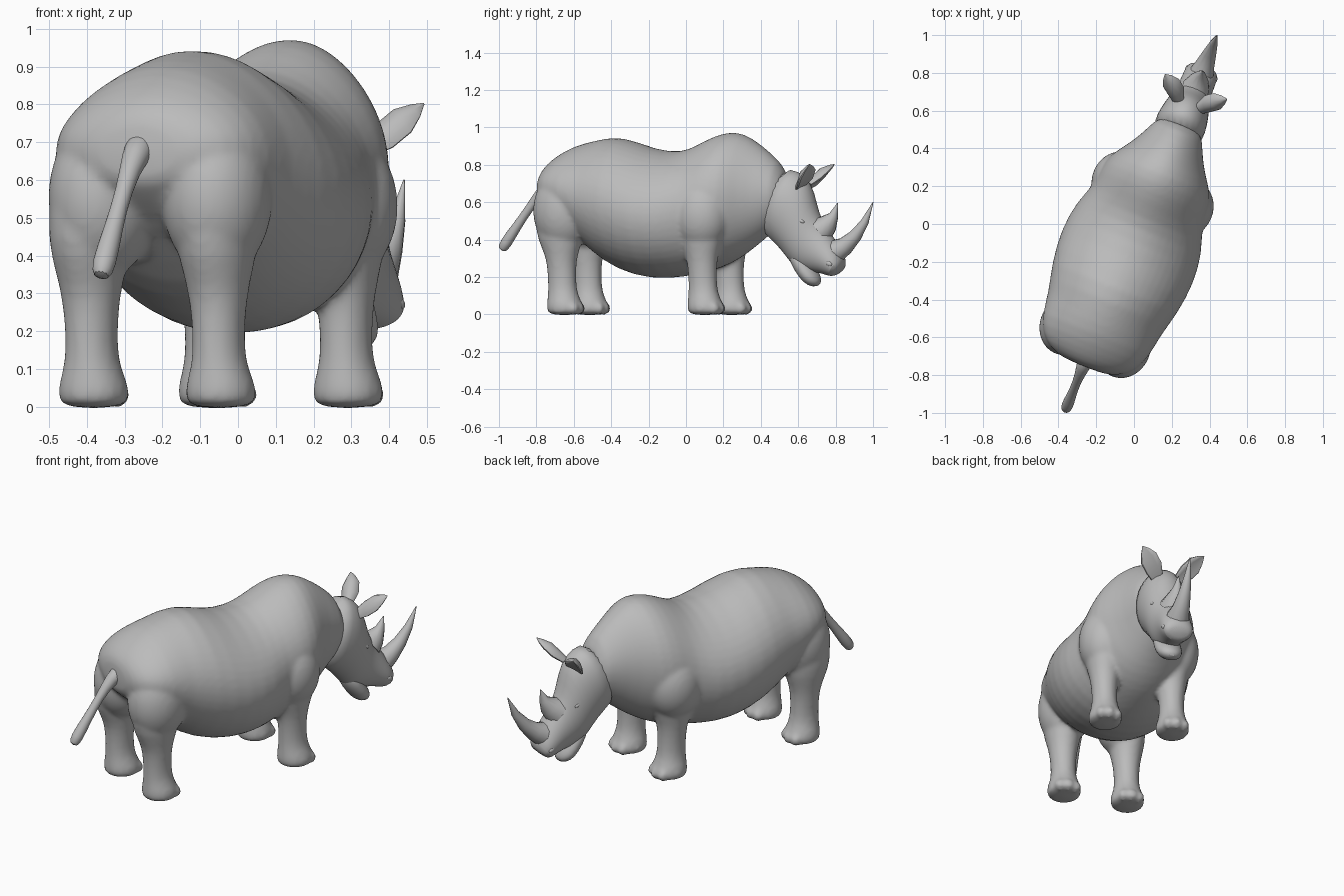
import bpy, bmesh, math
from mathutils import Matrix, Vector

if "Cube" in bpy.data.objects:
    bpy.data.objects.remove(bpy.data.objects["Cube"])

# The animal is built facing +y, then turned as a whole
PLACE = Matrix.Translation((0.03, -0.013, 0)) @ Matrix.Rotation(math.radians(-22), 4, "Z")

hide_grey = bpy.data.materials.new("hide grey")
hide_grey.use_nodes = True
grey = (0.5, 0.5, 0.5, 1)
hide_grey.diffuse_color = grey
hide_grey.node_tree.nodes["Principled BSDF"].inputs["Base Color"].default_value = grey


def loft(bm, rings, sides=20, cup=0.0, peak=0.0):
    """Skin elliptical rings (centre, half axis a, half axis b); peak narrows the b end."""
    loops = []
    for c, a, b in rings:
        c, a, b = Vector(c), Vector(a), Vector(b)
        loop = []
        for i in range(sides):
            t = math.tau * i / sides
            bend = cup * a.length * math.cos(t) ** 2
            across = math.cos(t) * (1 - peak * max(0, math.sin(t)) ** 2)
            loop.append(bm.verts.new(c + a * across + b * math.sin(t) + b.normalized() * bend))
        loops.append(loop)
    for lo, hi in zip(loops, loops[1:]):
        for i in range(sides):
            j = (i + 1) % sides
            bm.faces.new((lo[i], lo[j], hi[j], hi[i]))
    bm.faces.new(loops[0][::-1])
    bm.faces.new(loops[-1])


def ball(bm, centre, radii, tilt=0.0):
    m = (Matrix.Translation(centre) @ Matrix.Rotation(tilt, 4, "X")
         @ Matrix.Diagonal((*radii, 1)))
    bmesh.ops.create_uvsphere(bm, u_segments=20, v_segments=12, radius=1, matrix=m)


def tube(bm, path, sides=12, widen=1.0):
    """Tapering tube in the middle plane, path points are (y, z, radius)."""
    rings = []
    for i, (y, z, r) in enumerate(path):
        p, q = path[max(i - 1, 0)], path[min(i + 1, len(path) - 1)]
        d = Vector((0, q[0] - p[0], q[1] - p[1])).normalized()
        rings.append(((0, y, z), (r * widen, 0, 0), Vector((0, -d.z, d.y)) * r))
    loft(bm, rings, sides)


def finish(name, bm, subdivide=0):
    bmesh.ops.recalc_face_normals(bm, faces=bm.faces[:])
    mesh = bpy.data.meshes.new(name)
    bm.to_mesh(mesh)
    bm.free()
    mesh.materials.append(hide_grey)
    ob = bpy.data.objects.new(name, mesh)
    bpy.context.collection.objects.link(ob)
    ob.matrix_world = PLACE
    bpy.ops.object.select_all(action="DESELECT")
    ob.select_set(True)
    bpy.context.view_layer.objects.active = ob
    bpy.ops.object.shade_smooth_by_angle(angle=math.radians(50))
    if subdivide:
        ob.modifiers.new("round", "SUBSURF").levels = subdivide
        ob.modifiers["round"].render_levels = subdivide
    return ob


# Torso: (y, bottom, top, half width)
bm = bmesh.new()
torso = [
    (-.80, .60, .75, .12), (-.77, .57, .80, .20), (-.72, .52, .845, .265),
    (-.62, .44, .905, .31), (-.50, .325, .932, .32), (-.36, .23, .963, .362),
    (-.17, .183, .882, .385), (0, .197, .867, .362), (.10, .217, .915, .315),
    (.20, .24, .965, .315), (.30, .285, .985, .29), (.39, .345, .948, .215),
    (.50, .43, .865, .155), (.60, .52, .77, .12)]
loft(bm, [((0, y, (lo + hi) / 2), (w, 0, 0), (0, 0, (hi - lo) / 2))
          for y, lo, hi, w in torso], 24, peak=.15)

# Legs: (height, forward shift, half width, half length)
leg = [(-.006, .01, .088, .088), (.03, .015, .098, .102), (.07, .01, .09, .094),
       (.12, 0, .07, .08), (.2, -.003, .069, .078), (.29, -.006, .078, .082),
       (.36, -.01, .093, .108), (.43, -.015, .108, .135), (.6, -.02, .11, .14)]
for x, y in ((-.195, -.63), (.168, -.63), (-.186, .193), (.199, .193)):
    loft(bm, [((x, y + s, z), (rx, 0, 0), (0, ry, 0)) for z, s, rx, ry in leg], 16)
    # Toes
    for a in (-.6, 0, .6):
        ball(bm, (x + .078 * math.sin(a), y + .02 + .07 * math.cos(a), .032),
             (.032, .034, .034))
# Thigh and shoulder muscles
for side in (-1, 1):
    ball(bm, (side * .162, -.628, .555), (.147, .168, .215))
    ball(bm, (side * .197, .183, .53), (.143, .16, .195))
body = finish("body_and_legs", bm, 1)
remesh = body.modifiers.new("blend", "REMESH")
remesh.mode = "VOXEL"
remesh.voxel_size = .012
remesh.use_smooth_shade = True
soften = body.modifiers.new("soften", "SMOOTH")
soften.factor = .5
soften.iterations = 8

# Head: (top y, top z, bottom y, bottom z, half width)
bm = bmesh.new()
head = [
    (.575, .79, .435, .445, .14), (.66, .772, .53, .385, .138), (.73, .71, .59, .315, .125),
    (.757, .61, .64, .25, .112), (.785, .51, .70, .232, .098), (.85, .43, .76, .225, .092),
    (.89, .37, .81, .215, .092), (.93, .30, .855, .20, .086), (.92, .25, .88, .215, .058)]
loft(bm, [((0, (ty + by) / 2, (tz + bz) / 2), (w, 0, 0), (0, (ty - by) / 2, (tz - bz) / 2))
          for ty, tz, by, bz, w in head])
finish("head", bm, 1)

# Lower jaw and lip
bm = bmesh.new()
tube(bm, [(.64, .35, .05), (.69, .26, .052), (.735, .197, .05), (.765, .175, .035),
          (.785, .168, .014)], 16, 1.5)
finish("lower_lip", bm, 1)

# Horns
for name, path in {
    "front_horn": [(.86, .33, .07), (.93, .365, .05), (.99, .42, .036),
                   (1.045, .495, .022), (1.093, .6, .002)],
    "rear_horn": [(.795, .455, .075), (.832, .485, .055), (.866, .53, .026),
                  (.888, .595, .002)],
}.items():
    bm = bmesh.new()
    tube(bm, path)
    finish(name, bm)

# Tail
bm = bmesh.new()
tube(bm, [(-.74, .70, .05), (-.81, .665, .036), (-.885, .575, .021),
          (-.965, .465, .026), (-1.03, .375, .035), (-1.05, .34, .022)])
finish("tail", bm, 1)

# Paired face details
for side, word in ((-1, "left"), (1, "right")):
    bm = bmesh.new()
    across = Vector((side * .62, -.65, -.45)).normalized()
    face = Vector((side * .35, .65, -.7)).normalized()
    ear = [(.055, .69, .69, .036), (.085, .725, .725, .052), (.125, .755, .765, .052),
           (.155, .78, .788, .028), (.176, .797, .803, .003)]
    loft(bm, [((side * x, y, z), across * r, face * r * .45) for x, y, z, r in ear], 12, .4)
    finish(word + "_ear", bm)

    bm = bmesh.new()
    ball(bm, (side * .094, .715, .5), (.012, .022, .011), -.5)
    finish(word + "_eyelid", bm)

    bm = bmesh.new()
    ball(bm, (side * .079, .87, .272), (.012, .02, .014), -.5)
    finish(word + "_nostril", bm)
